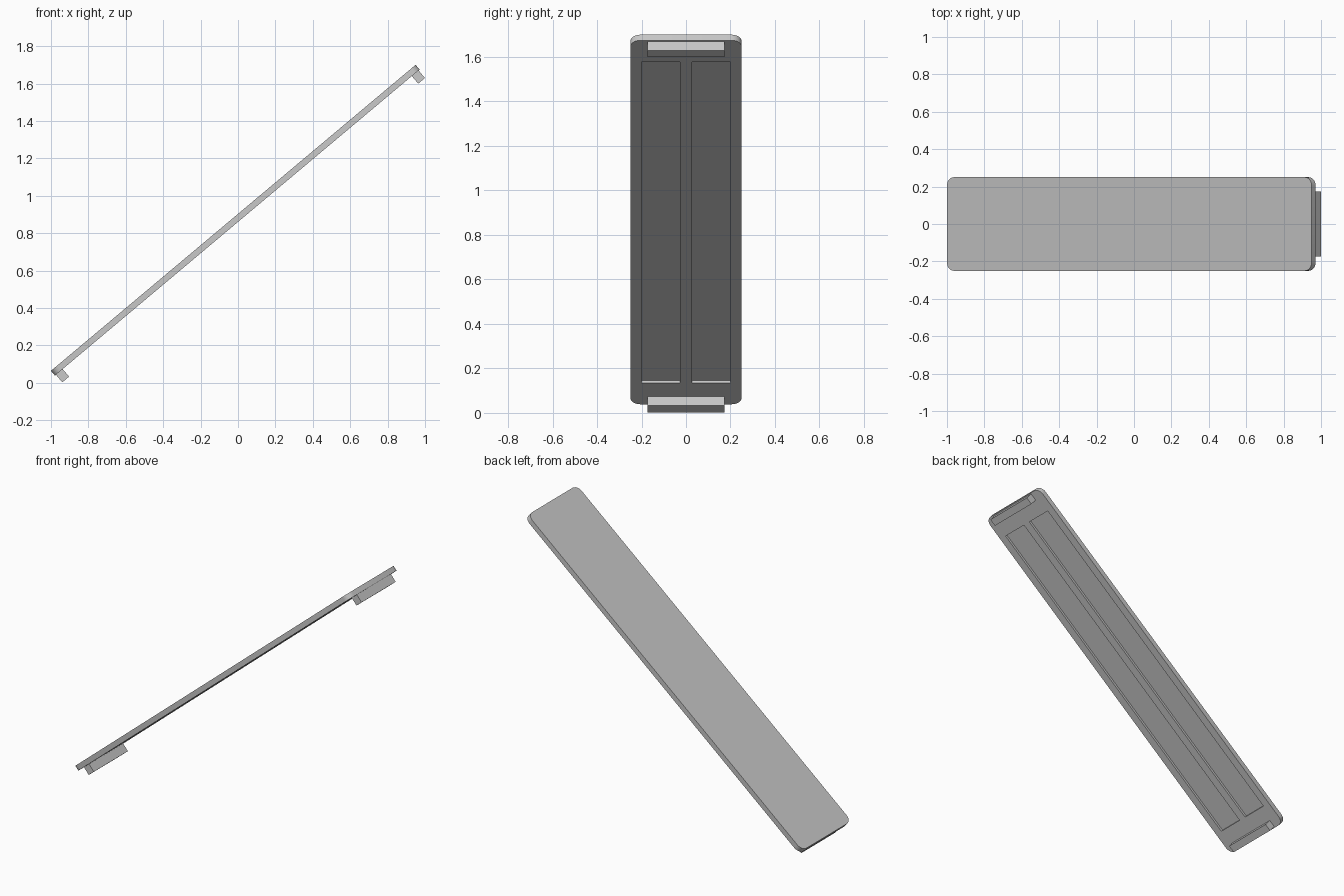
import bpy, bmesh
from math import radians
from mathutils import Matrix

if "Cube" in bpy.data.objects:
    bpy.data.objects.remove(bpy.data.objects["Cube"], do_unlink=True)

LENGTH, WIDTH, THICK = 2.545, 0.50, 0.033
FOOT_LEN, FOOT_WIDTH, FOOT_HEIGHT, FOOT_INSET = 0.047, 0.346, 0.053, 0.007
RECESS_INSET, RECESS_DEPTH = 0.15, 0.015

# Frame of the sloped board: local x runs up the slope, local z = 0 is its top face
slope = Matrix.Translation((-1, 0, 0.064)) @ Matrix.Rotation(radians(-40), 4, 'Y')

grey = bpy.data.materials.new("light grey")
grey.use_nodes = True
grey.diffuse_color = (0.58, 0.58, 0.58, 1)
grey.node_tree.nodes["Principled BSDF"].inputs["Base Color"].default_value = (0.58, 0.58, 0.58, 1)


def block(name, x, y, z, corner=0):
    """Box between the given ranges, with optionally rounded upright corners."""
    bm = bmesh.new()
    bmesh.ops.create_cube(bm, size=1)
    for v in bm.verts:
        for i, (low, high) in enumerate((x, y, z)):
            v.co[i] = high if v.co[i] > 0 else low
    if corner:
        upright = [e for e in bm.edges if abs(e.verts[0].co.z - e.verts[1].co.z) > 1e-4]
        bmesh.ops.bevel(bm, geom=upright, offset=corner, segments=6,
                        profile=0.5, affect='EDGES')
    mesh = bpy.data.meshes.new(name)
    bm.to_mesh(mesh)
    bm.free()
    mesh.materials.append(grey)
    obj = bpy.data.objects.new(name, mesh)
    bpy.context.collection.objects.link(obj)
    obj.matrix_world = slope
    return obj


# Board with rounded corners
board = block("board", (0, LENGTH), (-WIDTH / 2, WIDTH / 2), (-THICK, 0), 0.045)

# Two long shallow recesses in the underside
for side in (-1, 1):
    cutter = block("recess_cutter", (RECESS_INSET, LENGTH - RECESS_INSET),
                   sorted((side * 0.026, side * 0.2)),
                   (-THICK - 0.05, -THICK + RECESS_DEPTH))
    cutter.hide_render = True
    cut = board.modifiers.new("recess", 'BOOLEAN')
    cut.operation = 'DIFFERENCE'
    cut.solver = 'EXACT'
    cut.object = cutter
    bpy.context.view_layer.objects.active = board
    bpy.ops.object.modifier_apply(modifier=cut.name)
    bpy.data.objects.remove(cutter, do_unlink=True)

# Cross bars under both ends
for name, start in (("lower_foot", FOOT_INSET),
                    ("upper_foot", LENGTH - FOOT_INSET - FOOT_LEN)):
    block(name, (start, start + FOOT_LEN), (-FOOT_WIDTH / 2, FOOT_WIDTH / 2),
          (-THICK - FOOT_HEIGHT, -THICK))

# Smooth the rounded corners, keep the other edges sharp
bpy.ops.object.select_all(action='DESELECT')
board.select_set(True)
bpy.context.view_layer.objects.active = board
bpy.ops.object.shade_smooth_by_angle(angle=radians(30))
